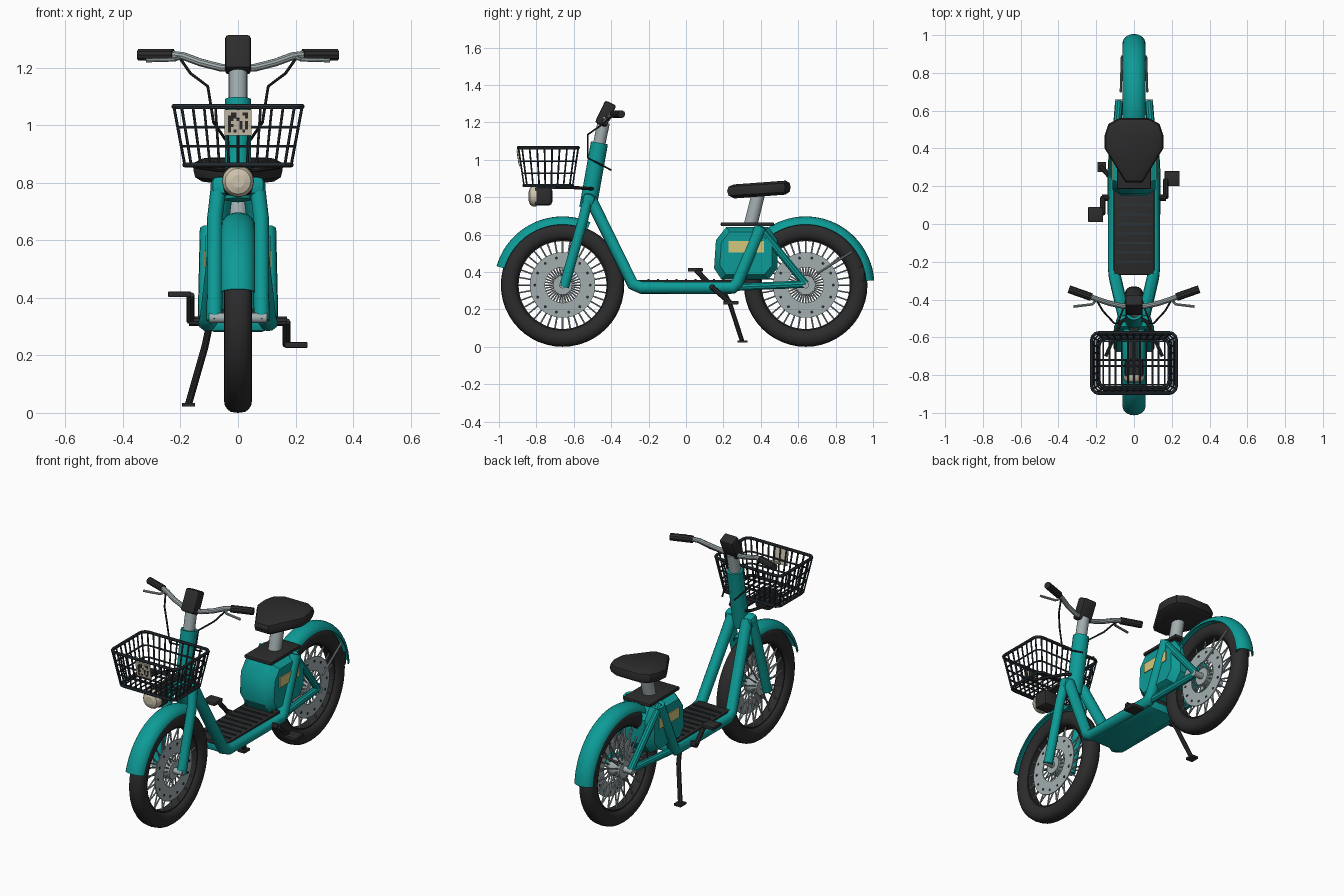
import bpy, bmesh, random
from math import sin, cos, pi, radians
from mathutils import Vector

if "Cube" in bpy.data.objects:
    bpy.data.objects.remove(bpy.data.objects["Cube"])
made = []


def material(name, *rgb):
    m = bpy.data.materials.new(name)
    m.use_nodes = True
    m.diffuse_color = (*rgb, 1)
    m.node_tree.nodes["Principled BSDF"].inputs["Base Color"].default_value = (*rgb, 1)
    return m


TEAL = material("teal paint", 0.004, 0.33, 0.31)
BLACK = material("black rubber", 0.025, 0.025, 0.025)
SLATE = material("slate wire", 0.025, 0.035, 0.042)
SILVER = material("silver metal", 0.36, 0.42, 0.43)
BEIGE = material("beige", 0.62, 0.55, 0.42)
YELLOW = material("yellow label", 0.65, 0.58, 0.2)


def add(name, data, mat):
    ob = bpy.data.objects.new(name, data)
    data.materials.append(mat)
    bpy.context.collection.objects.link(ob)
    made.append(ob)
    return ob


def tubes(name, paths, r, mat, res=2, closed=False):
    """Round bars along paths; a fourth value scales the radius."""
    cu = bpy.data.curves.new(name, "CURVE")
    cu.dimensions = "3D"
    cu.bevel_depth, cu.bevel_resolution, cu.use_fill_caps = r, res, True
    for path in paths:
        sp = cu.splines.new("POLY")
        sp.points.add(len(path) - 1)
        sp.use_cyclic_u = closed
        for pt, p in zip(sp.points, path):
            pt.co = (*p[:3], 1)
            pt.radius = p[3] if len(p) > 3 else 1
    return add(name, cu, mat)


def both(path):
    return [[(s * p[0], *p[1:]) for p in path] for s in (1, -1)]


def boxes(name, parts, mat, origin=(0, 0, 0), tilt=0, bevel=0):
    """Boxes given as (centre, size) around an origin, tilted about x."""
    bm = bmesh.new()
    for c, s in parts:
        for v in bmesh.ops.create_cube(bm, size=1)["verts"]:
            v.co = Vector(c) + v.co * Vector(s)
    me = bpy.data.meshes.new(name)
    bm.to_mesh(me)
    ob = add(name, me, mat)
    ob.location, ob.rotation_euler.x = origin, tilt
    if bevel:
        mod = ob.modifiers.new("bevel", "BEVEL")
        mod.width, mod.segments = bevel, 2
    return ob


def skin(name, rows, mat, wrap_rows=False, wrap_cols=False, caps=False):
    """Quads between neighbouring rows of points."""
    bm = bmesh.new()
    vs = [[bm.verts.new(p) for p in row] for row in rows]
    n, m = len(vs), len(vs[0])
    for i in range(n if wrap_rows else n - 1):
        for j in range(m if wrap_cols else m - 1):
            a, b = vs[i], vs[(i + 1) % n]
            k = (j + 1) % m
            bm.faces.new((a[j], a[k], b[k], b[j]))
    if caps:
        bm.faces.new(vs[0])
        bm.faces.new(vs[-1])
    bmesh.ops.recalc_face_normals(bm, faces=bm.faces)
    me = bpy.data.meshes.new(name)
    bm.to_mesh(me)
    return add(name, me, mat)


def polar(x, r, a, cy, cz=0.33):
    return (x, cy + r * cos(a), cz + r * sin(a))


def ring(name, profile, cy, mat, n=48):
    rows = [[polar(x, r, 2 * pi * i / n, cy) for x, r in profile] for i in range(n)]
    return skin(name, rows, mat, True, True)


def wheel(end, cy):
    # Tyre with a full, rounded section and a narrow rim
    section = []
    for i in range(16):
        c, s = cos(pi * i / 8), sin(pi * i / 8)
        section.append((0.049 * c * abs(c) ** -0.3 if abs(c) > 0.01 else 0, 0.284 + 0.046 * s))
    ring(end + "_tyre", section, cy, BLACK)
    ring(end + "_rim", [(-0.025, 0.235), (0.025, 0.235), (0.025, 0.25), (-0.025, 0.25)], cy, BLACK)
    # Spokes, hub and drilled disc
    spokes = []
    for i in range(36):
        a, side = 2 * pi * i / 36, 1 if i % 2 else -1
        spokes.append([polar(side * 0.032, 0.04, a, cy), polar(side * 0.012, 0.24, a, cy)])
    tubes(end + "_spokes", spokes, 0.0045, SILVER, 1)
    tubes(end + "_hub", [[(-0.042, cy, 0.33), (0.042, cy, 0.33)]], 0.052, SILVER, 6)
    tubes(end + "_axle", [[(-0.1, cy, 0.33), (0.1, cy, 0.33)]], 0.018, SILVER, 4)
    ring(end + "_disc", [(0.03, 0.095), (0.036, 0.095), (0.036, 0.175), (0.03, 0.175)], cy, SILVER)
    holes = []
    for i in range(14):
        a = 2 * pi * i / 14
        holes.append([polar(0.029, 0.148, a, cy), polar(0.038, 0.148, a, cy)])
    tubes(end + "_disc_holes", holes, 0.008, BLACK)


def mudguard(name, cy, start, stop):
    rows = []
    for i in range(25):
        a = radians(start + (stop - start) * i / 24)
        us = [radians(-85 + 17 * j) for j in range(11)]
        rows.append([polar(0.06 * sin(u), 0.32 + 0.047 * cos(u), a, cy) for u in us])
    mod = skin(name, rows, TEAL).modifiers.new("sheet", "SOLIDIFY")
    mod.thickness = 0.006


FRONT, REAR = -0.66, 0.64
wheel("front", FRONT)
wheel("rear", REAR)
mudguard("front_mudguard", FRONT, 66, 164)
mudguard("rear_mudguard", REAR, 4, 126)
tubes("rear_mudguard_stays", both([(0.07, 0.7, 0.39), (0.064, 0.89, 0.51)]), 0.006, SILVER)
boxes("rear_reflector", [((0, 0.94, 0.39), (0.1, 0.03, 0.08))], BLACK, bevel=0.008)

# Fork and steering column
tubes("fork_legs", both([(0.082, -0.652, 0.32), (0.08, -0.55, 0.68), (0.066, -0.522, 0.8)]), 0.027, TEAL, 4)
boxes("fork_crown", [((0, 0, 0), (0.19, 0.07, 0.07))], TEAL, (0, -0.522, 0.785), -0.25, 0.025)
tubes("head_tube", [[(0, -0.525, 0.74), (0, -0.463, 1.09)]], 0.046, TEAL, 6)
tubes("stem", [[(0, -0.465, 1.08), (0, -0.44, 1.2)]], 0.033, SILVER, 6)
boxes("display", [((0, 0, 0), (0.09, 0.065, 0.13))], BLACK, (0, -0.43, 1.245), -0.45, 0.012)

# Handlebar with grips, levers and cables
bar = [(0.23, -0.385, 1.245), (0.19, -0.4, 1.24), (0.13, -0.42, 1.218), (0.06, -0.435, 1.2)]
bar += [(0, -0.437, 1.197)] + [(-x, y, z) for x, y, z in reversed(bar)]
tubes("handlebar", [bar], 0.014, SILVER, 3)
tubes("grips", both([(0.225, -0.387, 1.244), (0.345, -0.345, 1.244)]), 0.021, BLACK, 3)
tubes("brake_levers", both([(0.2, -0.4, 1.235), (0.22, -0.425, 1.228), (0.32, -0.437, 1.225)]), 0.007, SILVER)
tubes("cables", both([(0.2, -0.4, 1.23), (0.165, -0.46, 1.18), (0.105, -0.525, 1.135),
                      (0.085, -0.525, 1.01), (0.04, -0.4, 0.945)]), 0.005, BLACK)

# Step-through frame
side = [(0.048, -0.51, 0.79), (0.1, -0.285, 0.335), (0.105, -0.24, 0.316),
        (0.107, 0.25, 0.316), (0.107, 0.275, 0.34), (0.1, 0.4, 0.64)]
tubes("frame_side_tubes", both(side), 0.033, TEAL, 4)
tubes("seat_stays", both([(0.1, 0.39, 0.64), (0.08, 0.64, 0.335)]), 0.021, TEAL, 3)
tubes("chain_stays", both([(0.1, 0.25, 0.318), (0.08, 0.64, 0.335)]), 0.021, TEAL, 3)
boxes("belly_pan", [((0, 0, 0.31), (0.2, 0.51, 0.056))], TEAL, bevel=0.015)
boxes("footboard", [((0, -0.01, 0.345), (0.215, 0.52, 0.025))], BLACK, bevel=0.005)
boxes("footboard_ribs", [((0, -0.2 + 0.05 * i, 0.359), (0.18, 0.01, 0.008)) for i in range(9)], SLATE)

# Battery case: chamfered outline swept across, narrower at both sides
outline = [(0.15, 0.42), (0.16, 0.57), (0.215, 0.64), (0.44, 0.64),
           (0.49, 0.57), (0.49, 0.42), (0.44, 0.36), (0.19, 0.36)]
case_rows = []
for x, k in ((-0.113, 0.82), (-0.07, 1), (0.07, 1), (0.113, 0.82)):
    case_rows.append([(x, 0.32 + (y - 0.32) * k, 0.5 + (z - 0.5) * k) for y, z in outline])
skin("battery_case", case_rows, TEAL, wrap_cols=True, caps=True)
boxes("battery_labels", [((s * 0.114, 0.323, 0.535), (0.008, 0.19, 0.06)) for s in (1, -1)], YELLOW)

# Seat
boxes("seat_plate", [((0, 0.328, 0.655), (0.18, 0.285, 0.02))], BLACK, bevel=0.006)
tubes("seat_post", [[(0, 0.345, 0.65), (0, 0.39, 0.83)]], 0.037, SILVER, 5)
half = [(0.045, 0.22), (0.1, 0.31), (0.155, 0.4), (0.155, 0.47), (0.135, 0.53), (0.08, 0.56)]
loop = half + [(-x, y) for x, y in reversed(half)]
saddle_rows = []
for z, k in ((0.805, 0.8), (0.82, 0.96), (0.845, 1), (0.868, 0.96), (0.88, 0.82)):
    saddle_rows.append([(x * k, 0.41 + (y - 0.41) * k, z + 0.06 * (y - 0.42)) for x, y in loop])
skin("saddle", saddle_rows, BLACK, wrap_cols=True, caps=True)

# Cranks, pedals and kickstand
tubes("crank_axle", [[(-0.17, 0.14, 0.318), (0.17, 0.14, 0.318)]], 0.017, BLACK, 3)
tubes("crank_arms", [[(0.168, 0.14, 0.318), (0.168, 0.235, 0.237)],
                     [(-0.165, 0.14, 0.318), (-0.165, 0.055, 0.41)]], 0.014, BLACK)
boxes("pedals", [((0.202, 0.24, 0.236), (0.08, 0.08, 0.02)),
                 ((-0.203, 0.05, 0.412), (0.08, 0.08, 0.02))], BLACK, bevel=0.004)
tubes("kickstand", [[(-0.1, 0.2, 0.3), (-0.115, 0.235, 0.23), (-0.172, 0.3, 0.03)]], 0.013, BLACK)
boxes("kickstand_foot", [((-0.172, 0.302, 0.028), (0.045, 0.055, 0.012))], BLACK)

# Wire basket, flaring towards the rim
BY, BOTTOM, TOP = -0.736, 0.862, 1.065


def basket_half(t):
    return 0.185 + 0.038 * t, 0.13 + 0.03 * t


def basket_ring(t, corner=0.035):
    hx, hy = basket_half(t)
    pts = []
    for q, (sx, sy) in enumerate(((1, 1), (-1, 1), (-1, -1), (1, -1))):
        for i in range(4):
            a = pi / 2 * (q + i / 3)
            pts.append((sx * (hx - corner) + corner * cos(a),
                        BY + sy * (hy - corner) + corner * sin(a), BOTTOM + (TOP - BOTTOM) * t))
    return pts


tubes("basket_rims", [basket_ring(0), basket_ring(1)], 0.009, SLATE, 2, True)
tubes("basket_hoops", [basket_ring(0.32), basket_ring(0.64)], 0.005, SLATE, 1, True)
wires = []
for count, along_x in ((11, True), (8, False)):
    for i in range(count):
        f = 0.88 * (2 * i / (count - 1) - 1)
        path = []
        for s, t in ((-1, 1), (-1, 0), (1, 0), (1, 1)):
            hx, hy = basket_half(t)
            x, y = (f * hx, s * hy) if along_x else (s * hx, f * hy)
            path.append((x, BY + y, BOTTOM + (TOP - BOTTOM) * t))
        if along_x or i in (0, 3, 4, 7):
            wires.append(path)
        else:
            wires += [path[:2], path[2:]]
tubes("basket_wires", wires, 0.005, SLATE, 1)
tubes("basket_brackets", both([(0.04, -0.5, 0.845), (0.07, -0.52, 0.846), (0.15, -0.7, 0.858)]), 0.009, BLACK)

# Plate with a random pattern of squares
random.seed(4)
cells = [(i, j) for i in range(7) for j in range(7) if random.random() < 0.5]
place, lean = (0, -0.895, 1.01), 0.15
boxes("basket_plate", [((0, 0, 0), (0.095, 0.008, 0.09))], BEIGE, place, lean)
boxes("plate_squares", [((0.01 * (i - 3), -0.004, 0.01 * (j - 3)), (0.01, 0.003, 0.01))
                        for i, j in cells], BLACK, place, lean)

# Headlight
boxes("headlight_housing", [((0, -0.765, 0.805), (0.1, 0.1, 0.1))], BLACK, bevel=0.02)
boxes("headlight_bracket", [((0, -0.64, 0.85), (0.05, 0.26, 0.014))], BLACK)
tubes("headlight_lens", [[(0, -0.8, 0.805), (0, -0.82, 0.805, 0.97), (0, -0.834, 0.805, 0.8),
                          (0, -0.842, 0.805, 0.4)]], 0.056, BEIGE, 6)

# Turn everything into finished meshes, smooth with sharp edges kept
bpy.ops.object.select_all(action="DESELECT")
for ob in made:
    ob.select_set(True)
bpy.context.view_layer.objects.active = made[0]
bpy.ops.object.convert(target="MESH")
bpy.ops.object.shade_smooth_by_angle(angle=radians(35))
